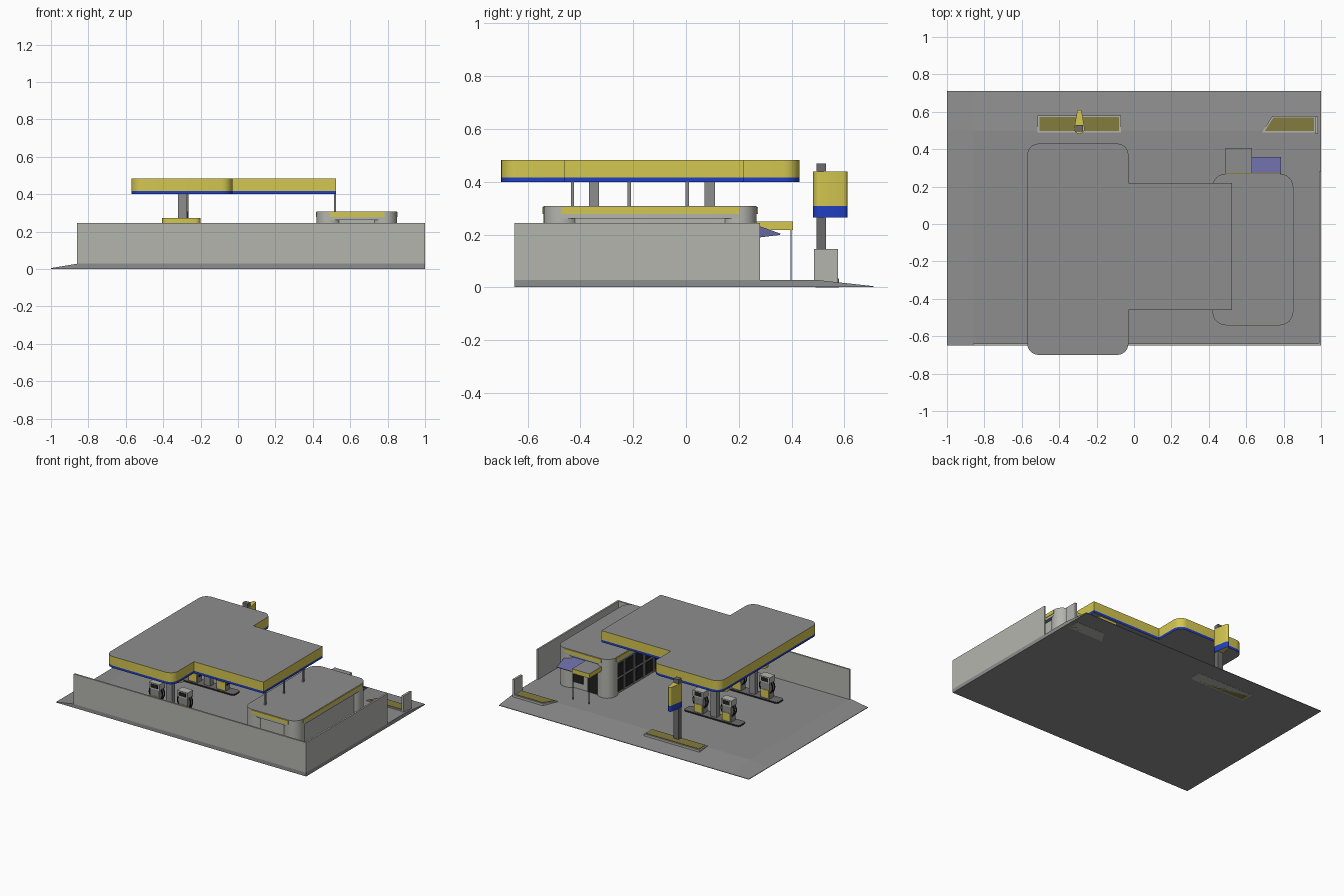
import bpy, bmesh, math

if "Cube" in bpy.data.objects:
    bpy.data.objects.remove(bpy.data.objects["Cube"])

# ---- colours ----
COLOURS = {
    "grey": (0.27, 0.27, 0.27), "light_grey": (0.46, 0.46, 0.43),
    "dark_grey": (0.15, 0.15, 0.15), "yellow": (0.66, 0.57, 0.08),
    "blue": (0.015, 0.05, 0.55), "awning_blue": (0.14, 0.14, 0.36),
    "olive": (0.23, 0.20, 0.05), "black": (0.015, 0.015, 0.015),
}
MATS = {}
for n, c in COLOURS.items():
    m = bpy.data.materials.new(n)
    m.diffuse_color = (*c, 1)
    m.use_nodes = True
    m.node_tree.nodes["Principled BSDF"].inputs["Base Color"].default_value = m.diffuse_color
    MATS[n] = m


def finish(name, bm, mats):
    bmesh.ops.recalc_face_normals(bm, faces=bm.faces)
    me = bpy.data.meshes.new(name)
    bm.to_mesh(me)
    bm.free()
    for m in mats:
        me.materials.append(MATS[m])
    ob = bpy.data.objects.new(name, me)
    bpy.context.collection.objects.link(ob)
    return ob


def prism(name, pts, levels, sides, cap):
    """Vertical solid from an outline; one side colour per pair of levels."""
    bm = bmesh.new()
    rings = [[bm.verts.new((x, y, z)) for x, y in pts] for z in levels]
    bm.faces.new(rings[0])
    bm.faces.new(rings[-1])
    n = len(pts)
    for k in range(len(levels) - 1):
        for i in range(n):
            j = (i + 1) % n
            f = bm.faces.new((rings[k][i], rings[k][j], rings[k + 1][j], rings[k + 1][i]))
            f.material_index = k + 1
    return finish(name, bm, [cap] + sides)


def rect(x0, x1, y0, y1):
    return [(x0, y0), (x1, y0), (x1, y1), (x0, y1)]


def arc(cx, cy, r, a0, a1, n=6):
    return [(cx + r * math.cos(math.radians(a0 + (a1 - a0) * i / n)),
             cy + r * math.sin(math.radians(a0 + (a1 - a0) * i / n))) for i in range(n + 1)]


def round_rect(x0, x1, y0, y1, r):
    return (arc(x0 + r, y0 + r, r, 180, 270) + arc(x1 - r, y0 + r, r, 270, 360)
            + arc(x1 - r, y1 - r, r, 0, 90) + arc(x0 + r, y1 - r, r, 90, 180))


def box(name, x0, x1, y0, y1, z0, z1, mat):
    return prism(name, rect(x0, x1, y0, y1), [z0, z1], [mat], mat)


def smooth(ob):
    bpy.ops.object.select_all(action='DESELECT')
    ob.select_set(True)
    bpy.context.view_layer.objects.active = ob
    bpy.ops.object.shade_smooth_by_angle(angle=math.radians(35))


# ---- forecourt slab with ramps on the left and back edges ----
bm = bmesh.new()
XS, YS = (-1, -0.86, 1), (-0.65, 0.5, 0.71)
top = [[bm.verts.new((x, y, 0.005 if (x == -1 or y == 0.71) else 0.028)) for y in YS] for x in XS]
bot = [[bm.verts.new((x, y, 0.001)) for y in YS] for x in XS]
for i in range(2):
    for j in range(2):
        for g in (top, bot):
            bm.faces.new((g[i][j], g[i + 1][j], g[i + 1][j + 1], g[i][j + 1]))
    for j in (0, 2):
        bm.faces.new((top[i][j], top[i + 1][j], bot[i + 1][j], bot[i][j]))
        bm.faces.new((top[j][i], top[j][i + 1], bot[j][i + 1], bot[j][i]))
finish("forecourt", bm, ["grey"])

# ---- boundary walls ----
box("front_wall", -0.86, 1, -0.65, -0.638, 0.028, 0.245, "light_grey")
box("right_wall", 0.988, 1, -0.638, 0.28, 0.028, 0.245, "light_grey")
box("low_wall", 0.97, 0.985, 0.485, 0.575, 0.01, 0.145, "light_grey")

# ---- planters: pale kerb with planted bed, showing through the slab ----
def planter(name, pts, inner):
    prism(name + "_kerb", pts, [0, 0.034], ["light_grey"], "light_grey")
    prism(name + "_bed", inner, [-0.0, 0.038], ["olive"], "olive")


planter("sign_planter", rect(-0.515, -0.07, 0.49, 0.58), rect(-0.505, -0.08, 0.498, 0.572))
planter("corner_planter", [(0.685, 0.49), (0.97, 0.49), (0.97, 0.578), (0.74, 0.578)],
        [(0.70, 0.498), (0.962, 0.498), (0.962, 0.57), (0.746, 0.57)])

# ---- canopy ----
R = 0.06
outline = (arc(-0.57 + R, -0.70 + R, R, 180, 270) + arc(-0.03 - R, -0.70 + R, R, 270, 360)
           + [(-0.03, -0.46), (0.525, -0.46), (0.525, 0.218), (-0.03, 0.218)]
           + arc(-0.03 - R, 0.43 - R, R, 0, 90) + arc(-0.57 + R, 0.43 - R, R, 90, 180))
smooth(prism("canopy", outline, [0.40, 0.417, 0.483], ["blue", "yellow"], "grey"))
for i, y in enumerate((-0.43, -0.215, 0.005)):
    box(f"canopy_post_{i}", 0.514, 0.524, y - 0.006, y + 0.006, 0.30, 0.40, "grey")

# ---- pump islands ----
def pump(name, x, y):
    box(name + "_body", x - 0.036, x + 0.036, y - 0.026, y + 0.026, 0.035, 0.15, "grey")
    box(name + "_head", x - 0.042, x + 0.042, y - 0.03, y + 0.03, 0.15, 0.195, "light_grey")
    for k, s in enumerate((-1, 1)):
        a, b = sorted((y + s * 0.025, y + s * 0.029))
        box(f"{name}_panel_{k}", x - 0.032, x + 0.032, a, b, 0.045, 0.10, "yellow")
        a, b = sorted((y + s * 0.029, y + s * 0.032))
        box(f"{name}_screen_{k}", x - 0.028, x + 0.028, a, b, 0.16, 0.187, "black")
        # hose loops bulging from both sides
        bpy.ops.mesh.primitive_torus_add(location=(x, y + s * 0.012, 0.118), rotation=(math.pi / 2, 0, 0),
                                         major_radius=0.053, minor_radius=0.004,
                                         major_segments=24, minor_segments=6)
        hose = bpy.context.object
        hose.name = f"{name}_hose_{k}"
        hose.data.materials.append(MATS["black"])
        smooth(hose)


for i, y in enumerate((-0.348, 0.09)):
    prism(f"island_{i}", round_rect(-0.515, -0.07, y - 0.04, y + 0.04, 0.02),
          [0.02, 0.038], ["black"], "dark_grey")
    box(f"canopy_column_{i}", -0.32, -0.272, y - 0.019, y + 0.019, 0.03, 0.405, "grey")
    smooth(prism(f"column_header_{i}", round_rect(-0.405, -0.20, y - 0.035, y + 0.035, 0.03),
                 [0.247, 0.273], ["yellow"], "grey"))
    for j, x in enumerate((-0.405, -0.18)):
        pump(f"pump_{i}_{j}", x, y)

# ---- price sign: post with teardrop board ----
box("sign_post", -0.312, -0.272, 0.495, 0.53, 0.03, 0.47, "dark_grey")
drop = arc(-0.292, 0.51, 0.028, 180, 360, 8) + arc(-0.292, 0.598, 0.013, 0, 180, 6)
smooth(prism("sign_board", drop, [0.265, 0.308, 0.44], ["blue", "yellow"], "yellow"))

# ---- shop: core, rounded corners, roof and fascia bands ----
X0, X1, Y0, Y1, C = 0.42, 0.85, -0.54, 0.268, 0.068
box("shop_core", X0 + 0.025, X1 - 0.025, Y0 + 0.025, Y1 - 0.025, 0.02, 0.28, "light_grey")
smooth(prism("shop_roof", round_rect(X0, X1, Y0, Y1, C), [0.262, 0.308], ["light_grey"], "grey"))
for i, (x, y) in enumerate([(x, y) for x in (X0 + C, X1 - C) for y in (Y0 + C, Y1 - C)]):
    smooth(prism(f"shop_corner_{i}", arc(x, y, C, 0, 345, 23), [0.02, 0.27], ["light_grey"], "light_grey"))
E = 0.004
ZB, ZT = 0.279, 0.304
box("fascia_front", X0 + C, X1 - C, Y0 - E, Y0, ZB, ZT, "yellow")
box("fascia_back", X0 + C, X1 - C, Y1, Y1 + E, ZB, ZT, "yellow")
box("fascia_left", X0 - E, X0, Y0 + C, Y1 - C, ZB, ZT, "yellow")
box("fascia_right", X1, X1 + E, Y0 + C, Y1 - C, ZB, ZT, "yellow")

# shop windows facing the pumps: frames with dark panes
W = (Y1 - Y0 - 2 * C) / 6
for i in range(6):
    y = Y0 + C + i * W
    box(f"window_frame_{i}", X0 + 0.012, X0 + 0.026, y + 0.004, y + W - 0.004, 0.03, 0.26, "grey")
    box(f"window_upper_{i}", X0 + 0.008, X0 + 0.013, y + 0.016, y + W - 0.016, 0.15, 0.245, "black")
    box(f"window_lower_{i}", X0 + 0.008, X0 + 0.013, y + 0.016, y + W - 0.016, 0.045, 0.135, "black")
# door and window on the back
YB = Y1 - 0.026
box("back_door", 0.51, 0.615, YB, YB + 0.007, 0.03, 0.21, "black")
box("back_window", 0.65, 0.77, YB, YB + 0.007, 0.07, 0.19, "black")

# ---- porch roof on two posts ----
prism("porch_roof", rect(0.49, 0.63, 0.24, 0.405), [0.218, 0.25], ["yellow"], "grey")
for i, x in enumerate((0.494, 0.622)):
    box(f"porch_post_{i}", x, x + 0.005, 0.395, 0.40, 0.025, 0.22, "dark_grey")

# ---- sloped blue awning ----
bm = bmesh.new()
prof = [(0.24, 0.246), (0.358, 0.204), (0.355, 0.199), (0.24, 0.185)]
ends = [[bm.verts.new((x, y, z)) for y, z in prof] for x in (0.63, 0.785)]
for e in ends:
    bm.faces.new(e)
for i in range(4):
    j = (i + 1) % 4
    bm.faces.new((ends[0][i], ends[0][j], ends[1][j], ends[1][i]))
finish("window_awning", bm, ["awning_blue"])
